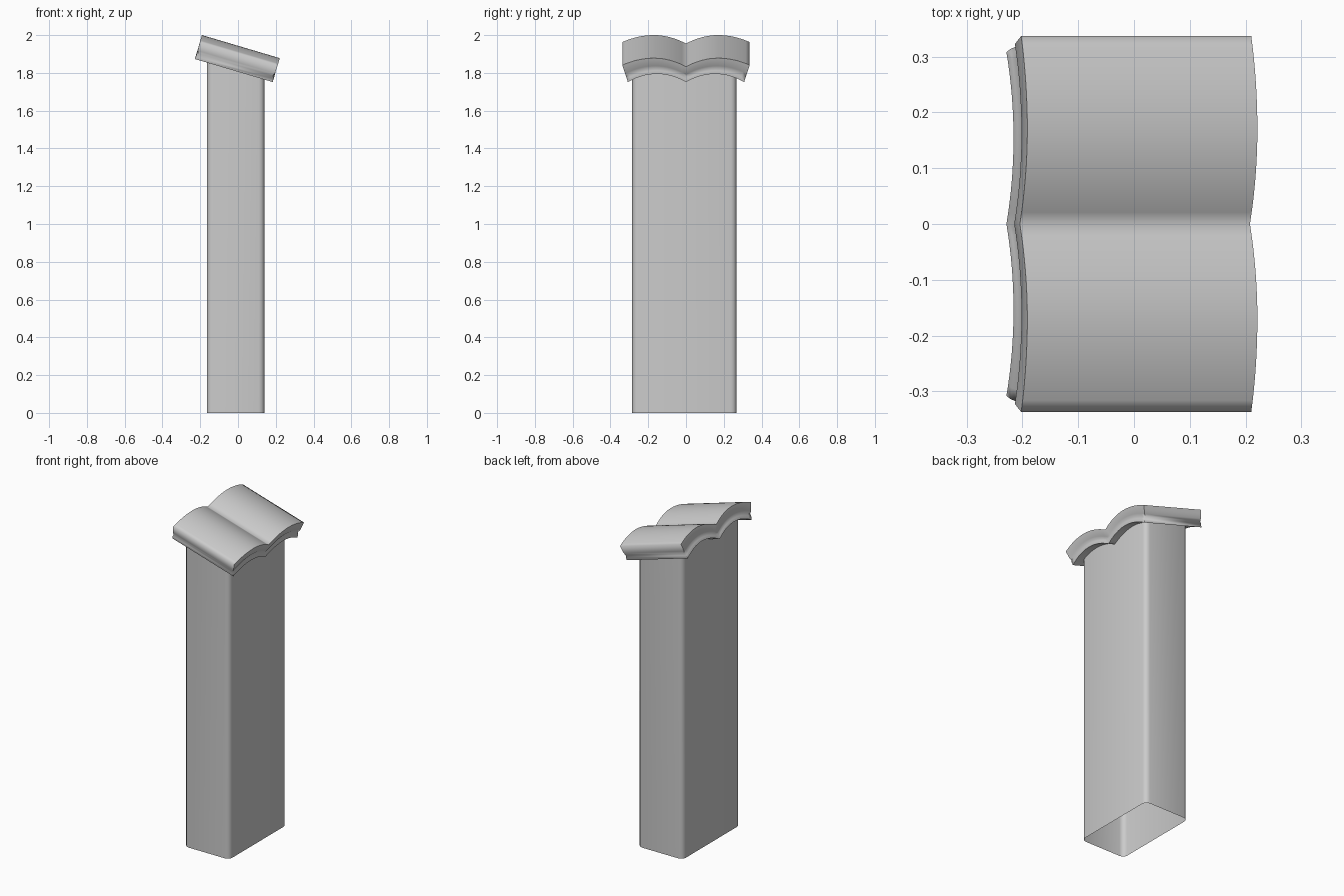
import bpy, bmesh, math

cube = bpy.data.objects.get("Cube")
if cube:
    bpy.data.objects.remove(cube, do_unlink=True)

grey = bpy.data.materials.new("plain_grey")
grey.use_nodes = True
grey.diffuse_color = (0.6, 0.6, 0.6, 1)
grey.node_tree.nodes["Principled BSDF"].inputs["Base Color"].default_value = (0.6, 0.6, 0.6, 1)

TILT = math.radians(16.5)
BASE_X, BASE_Z = -0.0225, 1.8125


def tilted(u, y, h):
    """Place a point given along the slope (u), across (y) and above it (h)."""
    return (BASE_X + u * math.cos(TILT) + h * math.sin(TILT), y,
            BASE_Z - u * math.sin(TILT) + h * math.cos(TILT))


def finish(bm, name, angle):
    bmesh.ops.recalc_face_normals(bm, faces=bm.faces)
    mesh = bpy.data.meshes.new(name)
    bm.to_mesh(mesh)
    bm.free()
    mesh.materials.append(grey)
    obj = bpy.data.objects.new(name, mesh)
    bpy.context.collection.objects.link(obj)
    bpy.ops.object.select_all(action='DESELECT')
    obj.select_set(True)
    bpy.context.view_layer.objects.active = obj
    bpy.ops.object.shade_smooth_by_angle(angle=math.radians(angle))
    return obj


# Post: hollow rounded shaft, open at the foot, its head cut along the slope
x0, x1, y0, y1 = -0.165, 0.14, -0.285, 0.268
radius, steps = 0.03, 3
outline = []
corners = [(x1, y1, -1, -1), (x0, y1, 1, -1), (x0, y0, 1, 1), (x1, y0, -1, 1)]
for i, (cx, cy, sx, sy) in enumerate(corners):
    for k in range(steps + 1):
        a = math.pi / 2 * (i + k / steps)
        outline.append((cx + radius * (sx + math.cos(a)), cy + radius * (sy + math.sin(a))))
bm = bmesh.new()
foot = [bm.verts.new((x, y, 0)) for x, y in outline]
head = [bm.verts.new((x, y, BASE_Z + 0.055 - math.tan(TILT) * (x - BASE_X))) for x, y in outline]
for i in range(len(foot)):
    j = (i + 1) % len(foot)
    bm.faces.new((foot[i], foot[j], head[j], head[i]))
bm.faces.new(head)
finish(bm, "post", 40)

# Cap: double-arched slab with a shallow groove around its two ends
N = 32
LENGTH = 0.43


def top_point(s):
    y = abs(s) * 0.337
    drop = 0.047 if y < 0.17 else 0.04
    return s * 0.337, 0.132 - drop * ((y - 0.17) / 0.17) ** 2


def bottom_point(s):
    y = abs(s) * 0.308
    return s * 0.308, 0.045 * (1 - ((y - 0.154) / 0.154) ** 2)


# Each layer: fraction of the way down, inset of the end
layers = [(0, 0), (0.5, 0.002), (0.66, 0.009), (0.8, 0.002), (1, 0)]
bm = bmesh.new()
sides = {}
for end in (-1, 1):
    grid = []
    for t, inset in layers:
        row = []
        for i in range(N + 1):
            s = 2 * i / N - 1
            (ya, ha), (yb, hb) = top_point(s), bottom_point(s)
            row.append(bm.verts.new(tilted(end * (LENGTH / 2 - inset), ya + (yb - ya) * t, ha + (hb - ha) * t)))
        grid.append(row)
    for a, b in zip(grid, grid[1:]):
        for i in range(N):
            bm.faces.new((a[i], a[i + 1], b[i + 1], b[i]))
    sides[end] = grid
low, high = sides[1], sides[-1]
for row in (0, -1):
    for i in range(N):
        bm.faces.new((low[row][i], low[row][i + 1], high[row][i + 1], high[row][i]))
for r in range(len(layers) - 1):
    for i in (0, N):
        bm.faces.new((low[r][i], low[r + 1][i], high[r + 1][i], high[r][i]))
finish(bm, "cap", 87)
